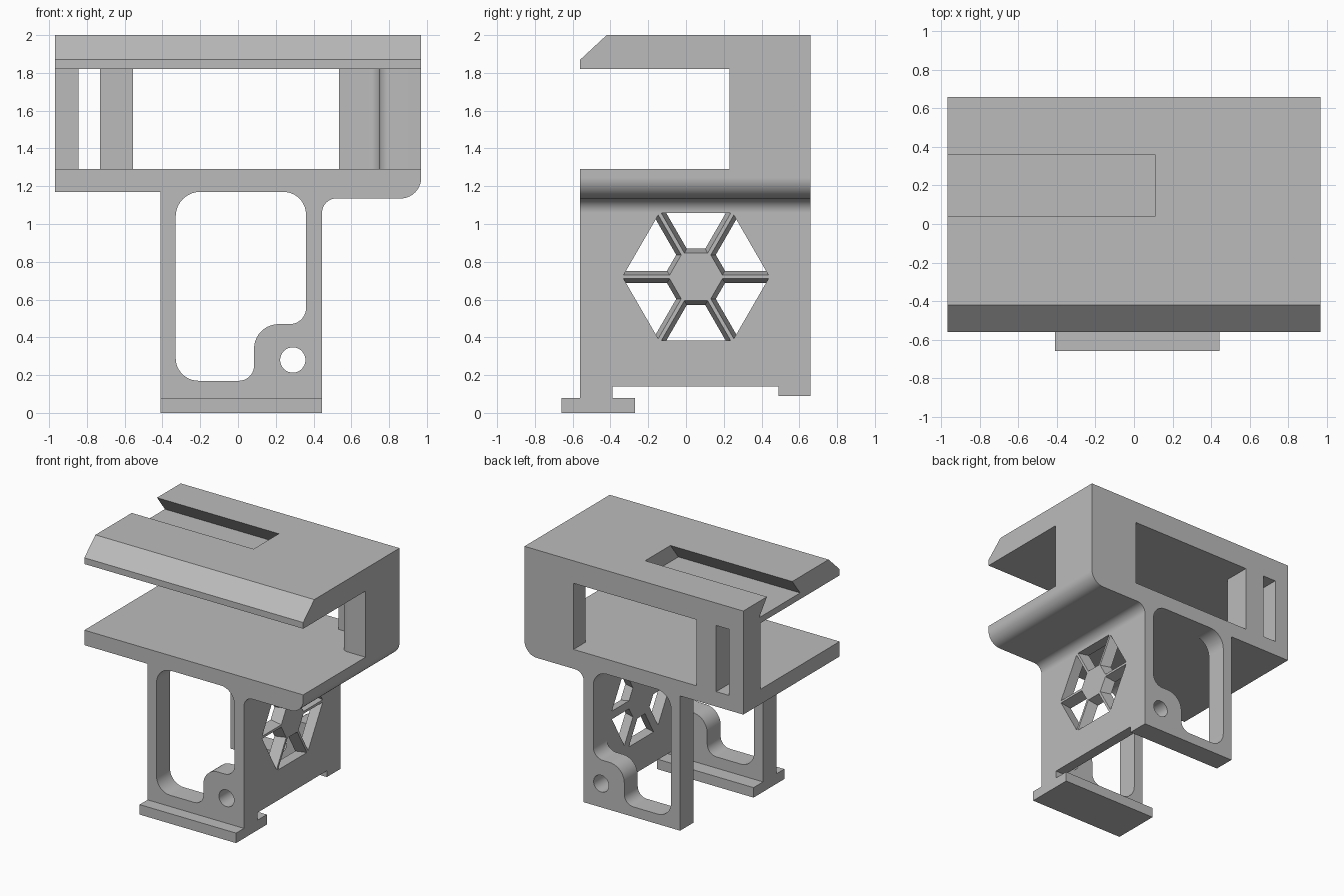
import bpy, bmesh, math
from mathutils import Vector

old = bpy.data.objects.get("Cube")
if old:
    bpy.data.objects.remove(old, do_unlink=True)

grey = bpy.data.materials.new("plain grey")
grey.use_nodes = True
grey.diffuse_color = (0.5, 0.5, 0.5, 1)
grey.node_tree.nodes["Principled BSDF"].inputs["Base Color"].default_value = (0.5, 0.5, 0.5, 1)


def rounded(corners, steps=10):
    """Outline from (a, b) or (a, b, radius) corners, with right-angle corners rounded."""
    out = []
    for i, c in enumerate(corners):
        p = Vector(c[:2])
        if len(c) == 2:
            out.append(p)
            continue
        r = c[2]
        to_prev = (Vector(corners[i - 1][:2]) - p).normalized() * r
        to_next = (Vector(corners[(i + 1) % len(corners)][:2]) - p).normalized() * r
        for k in range(steps + 1):
            t = k / steps * math.pi / 2
            out.append(p + to_prev * (1 - math.sin(t)) + to_next * (1 - math.cos(t)))
    return out


def place(p, axis, depth):
    a, b = p
    return {"x": (depth, a, b), "y": (a, depth, b), "z": (a, b, depth)}[axis]


def prism(name, outline, axis, lo, hi, end_outline=None):
    """Solid between an outline at lo and the same (or a second) outline at hi."""
    bm = bmesh.new()
    first = [bm.verts.new(place(p, axis, lo)) for p in outline]
    last = [bm.verts.new(place(p, axis, hi)) for p in (end_outline or outline)]
    bm.faces.new(first)
    bm.faces.new(last[::-1])
    n = len(first)
    for i in range(n):
        j = (i + 1) % n
        bm.faces.new((first[i], last[i], last[j], first[j]))
    bmesh.ops.recalc_face_normals(bm, faces=bm.faces)
    mesh = bpy.data.meshes.new(name)
    bm.to_mesh(mesh)
    bm.free()
    mesh.materials.append(grey)
    ob = bpy.data.objects.new(name, mesh)
    bpy.context.scene.collection.objects.link(ob)
    return ob


def activate(ob):
    bpy.ops.object.select_all(action="DESELECT")
    ob.select_set(True)
    bpy.context.view_layer.objects.active = ob


def cut(ob, cutter):
    mod = ob.modifiers.new("cut", "BOOLEAN")
    mod.operation = "DIFFERENCE"
    mod.solver = "EXACT"
    mod.object = cutter
    activate(ob)
    bpy.ops.object.modifier_apply(modifier=mod.name)
    bpy.data.objects.remove(cutter, do_unlink=True)


# Bracket body: front silhouette extruded to full depth
body = prism("bracket_body", rounded([
    (-0.97, 2), (0.97, 2), (0.97, 1.135, 0.11), (0.445, 1.135, 0.075),
    (0.445, 0), (-0.41, 0), (-0.41, 1.17), (-0.97, 1.17)]), "y", -0.56, 0.66)

# Clamp cavity with the rear window, the narrow slot and the stepped right post
cut(body, prism("cavity_cutter", rounded([
    (-1.1, -1), (1.1, -1), (1.1, 0.23), (0.75, 0.23, 0.06), (0.75, 0.51, 0.06),
    (0.535, 0.51), (0.535, 1), (-0.555, 1), (-0.555, 0.44), (-0.73, 0.44),
    (-0.73, 1), (-0.845, 1), (-0.845, 0.44), (-1.1, 0.44)]), "z", 1.29, 1.82))

# Front chamfer of the top plate
cut(body, prism("chamfer_cutter", [(-0.56 - 0.14, 1.74), (-0.28, 2.13), (-0.7, 2.13)], "x", -1.1, 1.1))

# Dovetail slot in the top plate, open at the right-hand end
cut(body, prism("dovetail_cutter", [
    (-0.06, 1.87), (0.46, 1.87), (0.36, 2), (0.36, 2.1), (0.04, 2.1), (0.04, 2)], "x", -1.1, 0.11))

# Space between the front and back frames
cut(body, prism("frame_gap_cutter", [
    (-0.6, -0.2), (0.36, -0.2), (0.36, 1.17), (-0.6, 1.17)], "y", -0.39, 0.49))

# Rounded opening through both frames, leaving the screw boss
cut(body, prism("opening_cutter", rounded([
    (-0.33, 1.17, 0.13), (0.36, 1.17, 0.12), (0.36, 0.47, 0.085),
    (0.085, 0.47, 0.13), (0.085, 0.17, 0.08), (-0.33, 0.17, 0.12)]), "y", -1, 1))

# Screw holes
hole = [(0.29 + 0.067 * math.cos(k * math.tau / 32), 0.28 + 0.067 * math.sin(k * math.tau / 32))
        for k in range(32)]
cut(body, prism("hole_cutter", hole, "y", -1, 1))

# Stepped underside of the legs and side wall
cut(body, prism("underside_cutter", [
    (-1, 0.08), (-0.39, 0.08), (-0.39, 0.14), (0.49, 0.14), (0.49, 0.09),
    (1, 0.09), (1, -1), (-1, -1)], "x", -1.1, 1.1))


# Hexagonal vent in the side wall: six tapered windows around a hub
def vent_window(angle, hub, half_spoke, rim=0.337):
    u = Vector((math.cos(angle), math.sin(angle)))
    v = Vector((-u.y, u.x))
    slope, gap = math.tan(math.pi / 6), half_spoke / math.cos(math.pi / 6)
    return [Vector((0.053, 0.72)) + u * d + v * s * (d * slope - gap)
            for d, s in ((rim, -1), (rim, 1), (hub, 1), (hub, -1))]


for i in range(6):
    a = math.radians(30 + 60 * i)
    cut(body, prism("vent_cutter", vent_window(a, 0.152, 0.035), "x", 0.35, 0.455,
                    vent_window(a, 0.123, 0.007)))

# Foot bar under the front frame
foot = prism("foot_bar", [(-0.66, 0), (-0.27, 0), (-0.27, 0.08), (-0.66, 0.08)], "x", -0.41, 0.445)

# Smooth the fillets, keep flats flat
activate(body)
bpy.ops.object.shade_smooth_by_angle(angle=math.radians(30))
weighted = body.modifiers.new("weighted normals", "WEIGHTED_NORMAL")
weighted.keep_sharp = True
